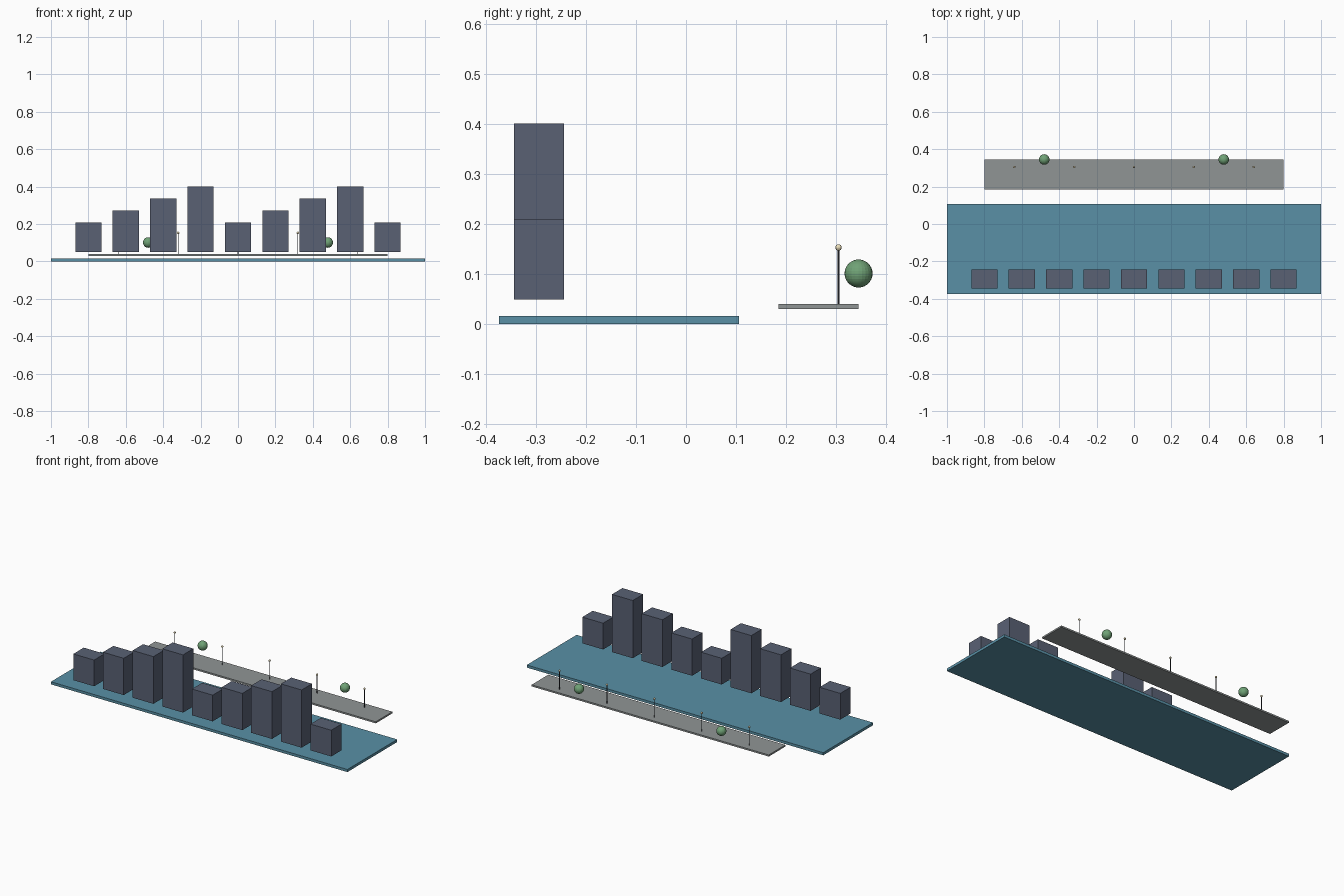
import bpy

if "Cube" in bpy.data.objects:
    bpy.data.objects.remove(bpy.data.objects["Cube"])


def material(name, rgb):
    m = bpy.data.materials.new(name)
    m.diffuse_color = (*rgb, 1)
    m.use_nodes = True
    m.node_tree.nodes["Principled BSDF"].inputs["Base Color"].default_value = m.diffuse_color
    return m


WATER = material("water_blue", (0.10, 0.28, 0.38))
SLATE = material("slate", (0.10, 0.12, 0.175))
PAVING = material("paving", (0.28, 0.30, 0.30))
LEAF = material("leaf_green", (0.16, 0.36, 0.18))
METAL = material("dark_metal", (0.04, 0.045, 0.06))
GLOW = material("warm_glow", (0.85, 0.75, 0.50))


def finish(name, mat):
    ob = bpy.context.object
    ob.name = name
    ob.data.materials.append(mat)
    return ob


def box(name, x, y, z0, size, mat):
    """Box standing on height z0."""
    bpy.ops.mesh.primitive_cube_add(size=1, location=(x, y, z0 + size[2] / 2))
    bpy.context.object.scale = size
    bpy.ops.object.transform_apply(location=False, rotation=False, scale=True)
    return finish(name, mat)


def ball(name, loc, r, segs, rings, mat):
    bpy.ops.mesh.primitive_uv_sphere_add(segments=segs, ring_count=rings, radius=r, location=loc)
    return finish(name, mat)


# Water slab and raised promenade
box("water", 0, -0.134, 0, (2.0, 0.48, 0.016), WATER)
box("promenade", 0, 0.265, 0.03, (1.6, 0.16, 0.01), PAVING)

# Skyline: heights repeat in a cycle of four
for i in range(9):
    height = 0.16 + 0.064 * (i % 4)
    box(f"building_{i + 1}", -0.8 + 0.2 * i, -0.294, 0.049, (0.14, 0.10, height), SLATE)

# Street lamps along the promenade
for i in range(5):
    x = -0.64 + 0.32 * i
    bpy.ops.mesh.primitive_cylinder_add(vertices=8, radius=0.002, depth=0.12,
                                        location=(x, 0.305, 0.091))
    finish(f"lamp_post_{i + 1}", METAL)
    ball(f"lamp_bulb_{i + 1}", (x, 0.305, 0.153), 0.0065, 12, 8, GLOW)

# Tree crowns
for side, x in (("left", -0.48), ("right", 0.48)):
    ball(f"tree_crown_{side}", (x, 0.345, 0.101), 0.028, 24, 16, LEAF)
